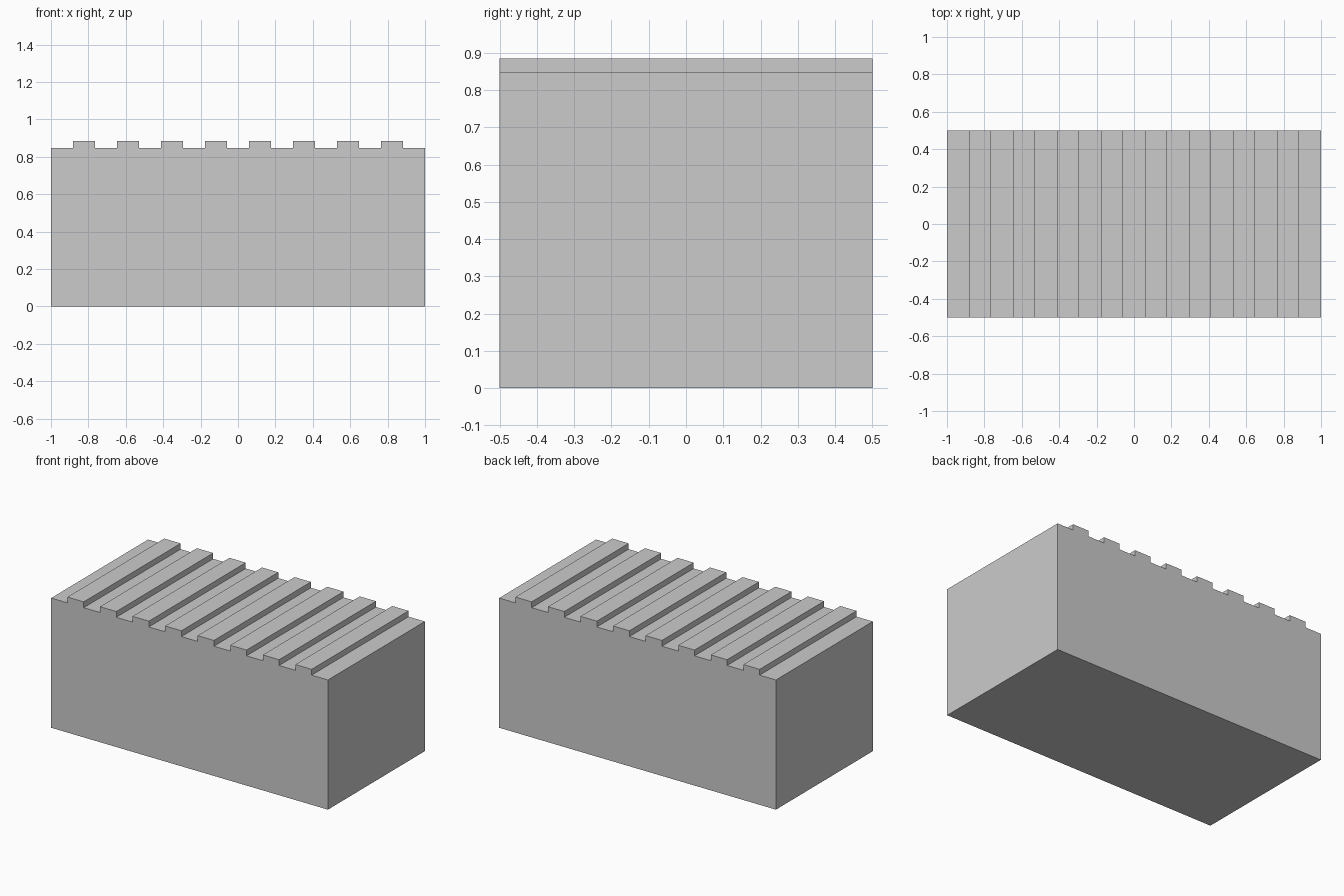
import bpy
import bmesh

if "Cube" in bpy.data.objects:
    bpy.data.objects.remove(bpy.data.objects["Cube"])

LENGTH, DEPTH = 2.0, 1.0
BASE_Z, RIDGE_Z = 0.847, 0.885
STRIPS = 17                      # alternating grooves and ridges
STEP = LENGTH / STRIPS

# Front profile: flat bottom, then a stepped top edge
profile = [(-1.0, 0.0), (1.0, 0.0)]
for i in reversed(range(STRIPS)):
    z = RIDGE_Z if i % 2 else BASE_Z
    left = -LENGTH / 2 + i * STEP
    profile += [(left + STEP, z), (left, z)]

# Ribbed block: profile swept from front to back
bm = bmesh.new()
face = bm.faces.new([bm.verts.new((x, -DEPTH / 2, z)) for x, z in profile])
swept = bmesh.ops.extrude_face_region(bm, geom=[face])
back = [v for v in swept["geom"] if isinstance(v, bmesh.types.BMVert)]
bmesh.ops.translate(bm, verts=back, vec=(0, DEPTH, 0))
bmesh.ops.recalc_face_normals(bm, faces=bm.faces)

mesh = bpy.data.meshes.new("ribbed_block")
bm.to_mesh(mesh)
bm.free()
bpy.context.collection.objects.link(bpy.data.objects.new("ribbed_block", mesh))
